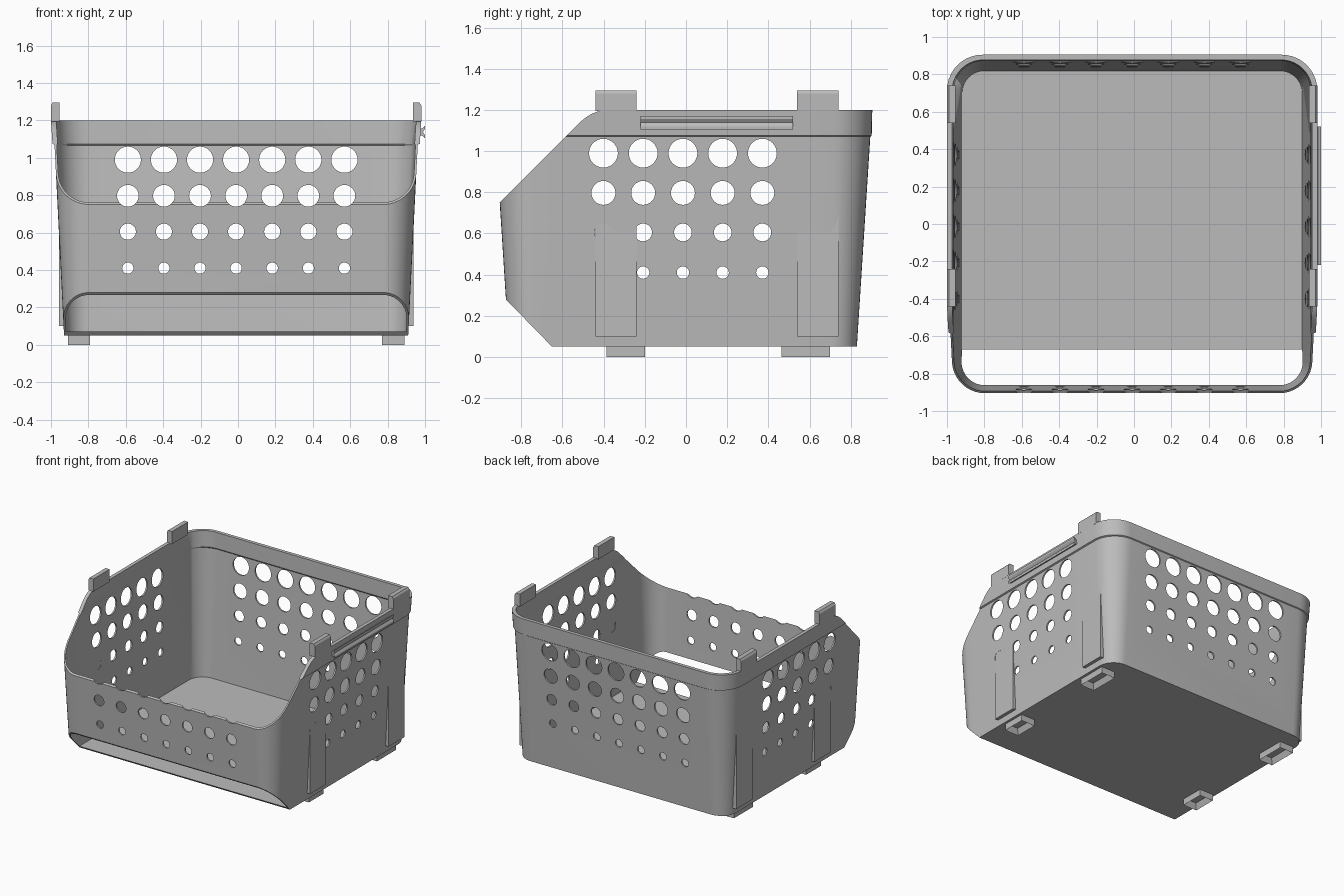
import bpy, bmesh, math
from mathutils import Matrix, Vector

CX, CY = -0.01, -0.015      # centre of the basket body
PITCH = 0.193               # spacing of the round holes
ROWS = [(0.41, 0.03), (0.605, 0.043), (0.797, 0.058), (0.99, 0.07)]

cube = bpy.data.objects.get("Cube")
if cube:
    bpy.data.objects.remove(cube, do_unlink=True)

grey = bpy.data.materials.new("grey plastic")
grey.use_nodes = True
colour = (0.5, 0.5, 0.5, 1)
grey.diffuse_color = colour
grey.node_tree.nodes["Principled BSDF"].inputs["Base Color"].default_value = colour


def make_object(name, bm):
    bmesh.ops.recalc_face_normals(bm, faces=bm.faces)
    mesh = bpy.data.meshes.new(name)
    bm.to_mesh(mesh)
    bm.free()
    mesh.materials.append(grey)
    obj = bpy.data.objects.new(name, mesh)
    bpy.context.collection.objects.link(obj)
    return obj


def prism(name, profile, start, end, axis="y"):
    """Extrude a profile along x (points are y, z) or along y (points are x, z)."""
    def place(a, p):
        return (a, p[0], p[1]) if axis == "x" else (p[0], a, p[1])
    bm = bmesh.new()
    low, high = [[bm.verts.new(place(a, p)) for p in profile] for a in (start, end)]
    bm.faces.new(low)
    bm.faces.new(high)
    n = len(profile)
    for i in range(n):
        j = (i + 1) % n
        bm.faces.new((low[i], low[j], high[j], high[i]))
    return make_object(name, bm)


def ring(bm, hx, hy, r, z, steps=10):
    """Rounded rectangle of vertices."""
    verts = []
    for q, (sx, sy) in enumerate([(1, 1), (-1, 1), (-1, -1), (1, -1)]):
        for k in range(steps + 1):
            a = math.pi / 2 * (q + k / steps)
            verts.append(bm.verts.new((CX + sx * (hx - r) + r * math.cos(a),
                                       CY + sy * (hy - r) + r * math.sin(a), z)))
    return verts


def wall_ring(bm, z, inset=0.0):
    t = z - 0.05
    return ring(bm, 0.92 + 0.05 * t - inset, 0.845 + 0.064 * t - inset,
                0.13 + 0.055 * t - inset, z)


def cut(obj, cutter):
    mod = obj.modifiers.new("cut", "BOOLEAN")
    mod.operation, mod.solver, mod.object = "DIFFERENCE", "EXACT", cutter
    cutter.hide_render = True
    deps = bpy.context.evaluated_depsgraph_get()
    result = bpy.data.meshes.new_from_object(obj.evaluated_get(deps))
    obj.modifiers.clear()
    obj.data = result
    bpy.data.objects.remove(cutter, do_unlink=True)


# Basket: tapered shell, thicker rim and thin floor in one closed loft
bm = bmesh.new()
rings = [wall_ring(bm, 0.05), wall_ring(bm, 1.07),
         ring(bm, 0.982, 0.917, 0.19, 1.075), ring(bm, 0.99, 0.92, 0.19, 1.2),
         ring(bm, 0.962, 0.892, 0.165, 1.2), ring(bm, 0.954, 0.889, 0.165, 1.075),
         wall_ring(bm, 1.065, 0.012), wall_ring(bm, 0.07, 0.012)]
for a, b in zip(rings, rings[1:]):
    for i in range(len(a)):
        j = (i + 1) % len(a)
        bm.faces.new((a[i], a[j], b[j], b[i]))
bm.faces.new(rings[0])
bm.faces.new(rings[-1])
basket = make_object("basket", bm)

# Round holes: seven columns front to back, five columns side to side
for axis, count in (("X", 5), ("Y", 7)):
    bm = bmesh.new()
    turn = Matrix.Rotation(math.pi / 2, 4, "Y" if axis == "X" else "X")
    for z, radius in ROWS:
        for i in range(count):
            d = (i - (count - 1) / 2) * PITCH
            at = Vector((CX, CY + d, z)) if axis == "X" else Vector((CX + d, CY, z))
            bmesh.ops.create_cone(bm, cap_ends=True, segments=32, radius1=radius,
                                  radius2=radius, depth=3,
                                  matrix=Matrix.Translation(at) @ turn)
    cut(basket, make_object("hole_cutter", bm))

# Sloped front opening that curves into the rim, and the slanted lower slot
curve = []
p0, p1, p2 = Vector((-0.52, 1.135)), Vector((-0.455, 1.2)), Vector((-0.375, 1.2001))
for k in range(9):
    t = k / 8
    curve.append(tuple(p0 * (1 - t) ** 2 + p1 * 2 * t * (1 - t) + p2 * t * t))
upper = [(-1.2, 0.75), (-0.905, 0.75)] + curve + [(-0.375, 1.4), (-1.2, 1.4)]
cut(basket, prism("upper_cutter", upper, -1.5, 1.5, "x"))
lower = [(-0.602, 0), (-0.875, 0.28), (-1.073, 0.483), (-1.3, 0.483), (-1.3, 0)]
cut(basket, prism("lower_cutter", lower, -1.5, 1.5, "x"))

# Parts repeated on both sides
for side, label in ((1, "left"), (-1, "right")):
    def mirrored(points):
        return [(CX + side * x, z) for x, z in points]

    for where, y in (("front", -0.44), ("back", 0.54)):
        # Stacking tab with a chamfered top edge
        tab = [(0.945, 1.195), (0.945, 1.295), (0.98, 1.295), (0.99, 1.28), (0.99, 1.195)]
        prism(f"{label}_{where}_tab", mirrored(tab), y, y + 0.2)
        # Upright rib that fades into the tapering wall
        rib = [(0.914, 0.1), (0.948, 0.1), (0.948, 0.72), (0.943, 0.72)]
        prism(f"{label}_{where}_rib", mirrored(rib), y, y + 0.2)

    # Feet, hollow underneath
    for where, y0, y1 in (("front", -0.385, -0.2), ("back", 0.465, 0.7)):
        bm = bmesh.new()
        bmesh.ops.create_cube(bm, size=1)
        bmesh.ops.scale(bm, vec=(0.12, y1 - y0, 0.05), verts=bm.verts)
        bmesh.ops.translate(bm, vec=(CX + side * 0.84, (y0 + y1) / 2, 0.025), verts=bm.verts)
        bottom = min(bm.faces, key=lambda f: f.calc_center_median().z)
        bmesh.ops.inset_region(bm, faces=[bottom], thickness=0.028)
        bmesh.ops.translate(bm, vec=(0, 0, 0.045), verts=bottom.verts)
        make_object(f"{label}_{where}_foot", bm)

# Label holder: grooved strip on the left rim only
strip = [(0.97, 1.12), (0.985, 1.12), (1.0, 1.105), (1.0, 1.12), (0.988, 1.138),
         (1.0, 1.156), (1.0, 1.171), (0.985, 1.156), (0.97, 1.156)]
prism("label_holder", strip, -0.22, 0.52)

# Smooth the rounded corners and keep the edges sharp
bpy.ops.object.select_all(action="DESELECT")
basket.select_set(True)
bpy.context.view_layer.objects.active = basket
bpy.ops.object.shade_smooth_by_angle(angle=math.radians(30))
